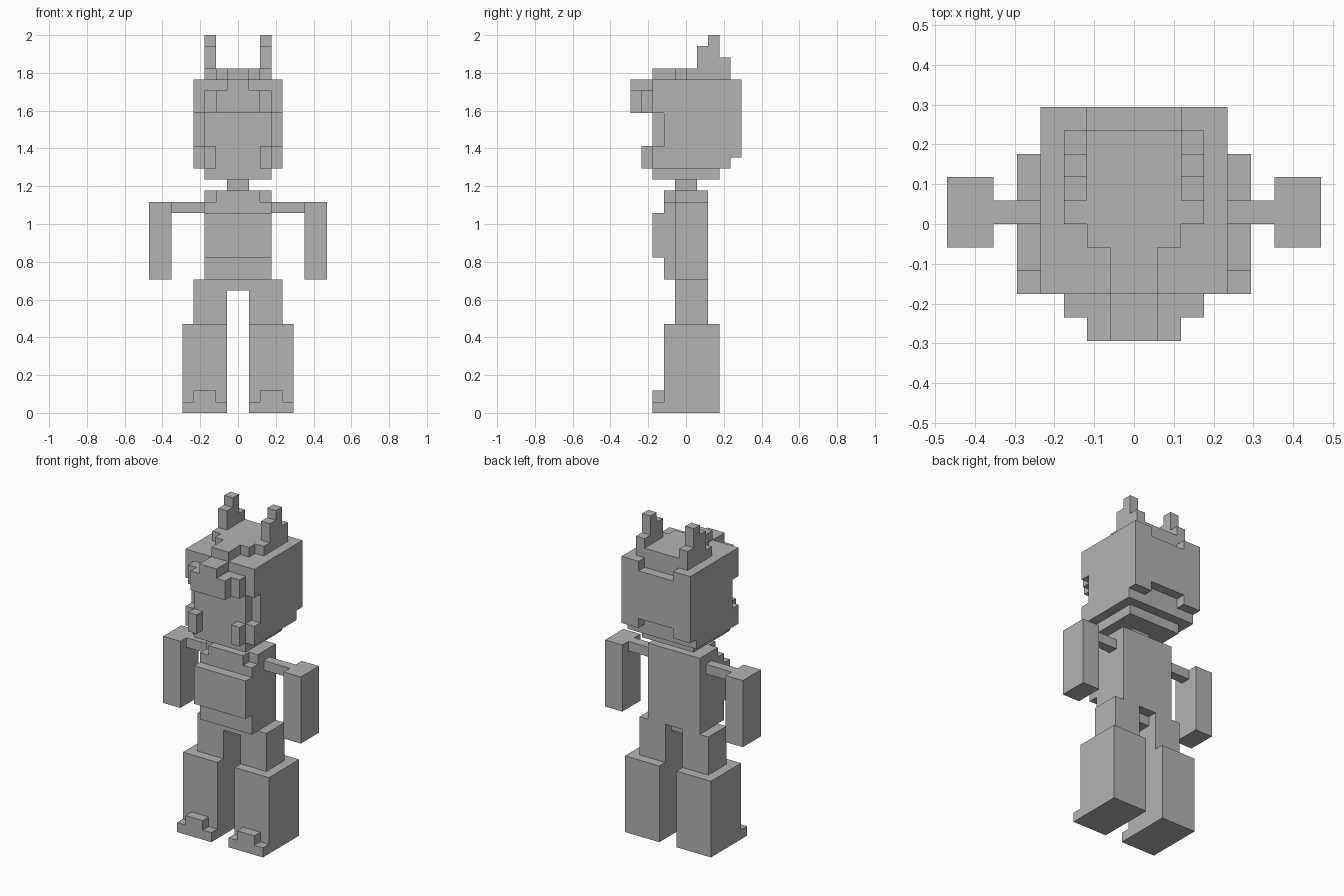
import bpy
import bmesh
from mathutils import Vector

old = bpy.data.objects.get("Cube")
if old:
    bpy.data.objects.remove(old, do_unlink=True)

U = 2 / 34  # edge of one block

grey = bpy.data.materials.new("plain_grey")
grey.use_nodes = True
colour = (0.45, 0.45, 0.45, 1)
grey.diffuse_color = colour
grey.node_tree.nodes["Principled BSDF"].inputs["Base Color"].default_value = colour


def cells(box):
    (x0, x1), (y0, y1), (z0, z1) = box
    return {(x, y, z) for x in range(x0, x1) for y in range(y0, y1) for z in range(z0, z1)}


def block_part(name, boxes, cuts=(), side=0, both=False):
    """Merge block boxes into one clean shell; side=-1 flips x, both adds the flip."""
    solid = set().union(*(cells(b) for b in boxes))
    flip = {(-1 - x, y, z) for x, y, z in solid}
    if side < 0:
        solid = flip
    if both:
        solid |= flip
    for c in cuts:
        solid -= cells(c)
    bm = bmesh.new()
    for cell in solid:
        for axis in range(3):
            for s in (-1, 1):
                near = list(cell)
                near[axis] += s
                if tuple(near) in solid:
                    continue
                a, b = (axis + 1) % 3, (axis + 2) % 3
                ring = [(0, 0), (1, 0), (1, 1), (0, 1)][::s]
                verts = []
                for i, j in ring:
                    p = Vector(cell)
                    p[axis] += s > 0
                    p[a] += i
                    p[b] += j
                    verts.append(bm.verts.new(p * U))
                bm.faces.new(verts)
    bmesh.ops.remove_doubles(bm, verts=bm.verts, dist=U / 100)
    bmesh.ops.dissolve_limit(bm, angle_limit=0.01, verts=bm.verts, edges=bm.edges)
    mesh = bpy.data.meshes.new(name)
    bm.to_mesh(mesh)
    bm.free()
    mesh.materials.append(grey)
    bpy.context.collection.objects.link(bpy.data.objects.new(name, mesh))


# Head: face, recessed sides, stepped back and chin, with notches behind
block_part("head", [
    ((0, 3), (-3, 3), (21, 30)),
    ((0, 4), (-2, 4), (22, 30)),
    ((0, 4), (4, 5), (23, 30)),
], cuts=[((-2, 2), (4, 5), (23, 24)), ((-2, 2), (4, 5), (29, 30))], both=True)

# Hair: crown, centre strip and stepped fringe
block_part("hair", [
    ((0, 3), (0, 4), (30, 31)),
    ((0, 2), (-1, 0), (30, 31)),
    ((0, 1), (-3, -1), (30, 31)),
    ((0, 1), (-5, -3), (27, 30)),
    ((1, 2), (-5, -3), (27, 29)),
    ((2, 3), (-4, -3), (27, 29)),
    ((3, 4), (-3, -2), (27, 30)),
], both=True)

# Torso: trunk, front panel, chest and collar
block_part("torso", [
    ((0, 3), (-1, 2), (12, 20)),
    ((0, 3), (-2, -1), (12, 19)),
    ((0, 2), (-2, -1), (19, 20)),
    ((0, 3), (-3, -2), (14, 18)),
], both=True)
block_part("neck", [((-1, 1), (-1, 1), (20, 21))])
block_part("crotch", [((-1, 1), (-1, 1), (11, 12))])

# Paired parts
pairs = {
    "ear": [((2, 3), (1, 4), (31, 32)), ((2, 3), (1, 3), (32, 33)), ((2, 3), (2, 3), (33, 34))],
    "cheek_tuft": [((2, 3), (-4, -3), (22, 24)), ((3, 4), (-3, -2), (22, 24))],
    "shoulder": [((3, 6), (0, 1), (18, 19))],
    "arm": [((6, 8), (-1, 2), (12, 19))],
    "thigh": [((1, 4), (-1, 2), (8, 12))],
    "boot": [((1, 5), (-2, 3), (0, 8)), ((1, 5), (-3, -2), (0, 1)), ((2, 4), (-3, -2), (1, 2))],
}
for name, boxes in pairs.items():
    block_part("left_" + name, boxes)
    block_part("right_" + name, boxes, side=-1)
